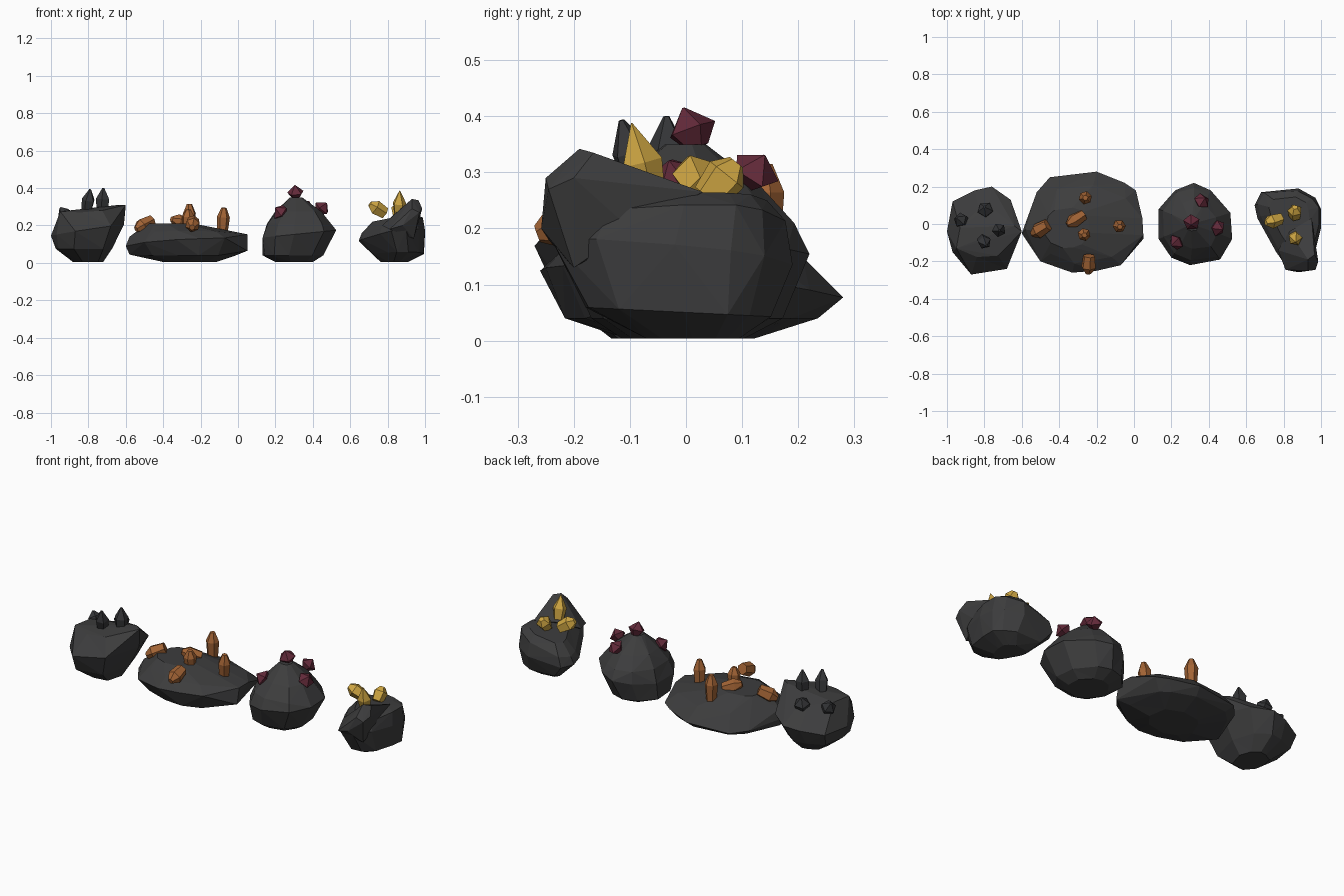
import bpy, bmesh, math, random
from mathutils import Vector

random.seed(4)


def material(name, rgb):
    m = bpy.data.materials.new(name)
    m.diffuse_color = (*rgb, 1)
    return m


STONE = material("dark stone", (0.046, 0.046, 0.047))
COAL = material("coal black", (0.036, 0.037, 0.040))
COPPER = material("copper orange", (0.36, 0.125, 0.035))
RUBY = material("ruby red", (0.125, 0.023, 0.042))
GOLD = material("gold", (0.62, 0.38, 0.055))


def hull(name, points, mat, flatten=0.0):
    """Flat-faced solid wrapped around a set of points."""
    bm = bmesh.new()
    for p in points:
        bm.verts.new(p)
    bmesh.ops.remove_doubles(bm, verts=bm.verts, dist=0.0005)
    bmesh.ops.convex_hull(bm, input=bm.verts)
    loose = [v for v in bm.verts if not v.link_faces]
    bmesh.ops.delete(bm, geom=loose, context='VERTS')
    if flatten:
        bmesh.ops.dissolve_limit(bm, angle_limit=math.radians(flatten),
                                 verts=bm.verts, edges=bm.edges)
        bmesh.ops.triangulate(bm, faces=bm.faces)
    bmesh.ops.recalc_face_normals(bm, faces=bm.faces)
    me = bpy.data.meshes.new(name)
    bm.to_mesh(me)
    bm.free()
    me.materials.append(mat)
    ob = bpy.data.objects.new(name, me)
    bpy.context.collection.objects.link(ob)
    return ob


def rock(name, centre, outline, levels, corners=()):
    """Outline seen from above, repeated at levels (z, scale, dx, dy, tilt_x, tilt_y)."""
    cx, cy = centre
    pts = list(corners)
    for z, s, dx, dy, tx, ty in levels:
        for x, y in outline:
            k = s * (1 if s == 1 else random.uniform(0.94, 1.04))
            ox, oy = (x - cx) * k, (y - cy) * k
            pts.append((cx + dx + ox, cy + dy + oy, max(0.004, z + tx * ox + ty * oy)))
    return hull(name, pts, STONE, 4)


def crystal(name, base, tip, radius, mat, profile, sides=5, turn=0.0):
    """Faceted crystal along an axis; profile holds (position, radius factor)."""
    a, b = Vector(base), Vector(tip)
    q = (b - a).to_track_quat('Z', 'Y')
    pts = []
    for t, r in profile:
        for i in range(sides):
            w = turn + i * math.tau / sides
            pts.append(a.lerp(b, t) + q @ Vector((math.cos(w), math.sin(w), 0)) * radius * r)
    hull(name, pts, mat)


SPIKE = [(0, 0.75), (0.45, 1), (1, 0.03)]
PRISM = [(0, 0.8), (0.65, 1), (1, 0.4)]
GEM = [(0, 0.45), (0.45, 1), (1, 0.05)]
STUB = [(0, 0.8), (0.55, 1), (1, 0.15)]

# Rock with coal crystals, leaning right
rock("coal_rock", (-0.8, -0.03),
     [(-1, -0.04), (-0.97, 0.12), (-0.85, 0.18), (-0.76, 0.2), (-0.66, 0.13),
      (-0.61, -0.03), (-0.68, -0.24), (-0.87, -0.27), (-0.97, -0.15)],
     [(0.004, 0.42, 0, 0, 0, 0), (0.075, 0.8, -0.02, 0, 0, 0),
      (0.175, 1, 0, 0, 0.15, -0.02), (0.26, 0.6, 0, -0.01, 0.1, -0.1)],
     [(-0.6, -0.04, 0.31), (-0.64, -0.01, 0.31), (-0.95, -0.13, 0.275),
      (-0.93, -0.02, 0.275)])
for base, tip, r in [((-0.81, -0.08, 0.27), (-0.79, -0.115, 0.393), 0.036),
                     ((-0.725, -0.03, 0.27), (-0.72, -0.035, 0.4), 0.038),
                     ((-0.79, 0.065, 0.23), (-0.80, 0.09, 0.305), 0.043),
                     ((-0.905, 0.01, 0.23), (-0.95, 0.035, 0.295), 0.04)]:
    crystal("coal_crystal", base, tip, r, COAL, STUB)

# Wide flat rock with copper crystals
rock("copper_rock", (-0.28, 0.01),
     [(-0.6, -0.05), (-0.52, 0.17), (-0.45, 0.25), (-0.2, 0.28), (-0.05, 0.22),
      (0.01, 0.18), (0.05, -0.06), (-0.07, -0.22), (-0.2, -0.25), (-0.33, -0.26),
      (-0.5, -0.2)],
     [(0.004, 0.42, 0.02, 0, 0, 0), (0.04, 0.85, 0, 0, 0, 0),
      (0.1, 1, 0, 0, 0.05, -0.1), (0.16, 0.78, 0, -0.01, 0, -0.05),
      (0.21, 0.4, -0.08, -0.03, 0, 0)],
     [(0.05, -0.06, 0.153), (0.045, 0.03, 0.15), (0.05, -0.08, 0.065),
      (-0.58, -0.03, 0.045), (-0.58, -0.03, 0.14)])
for base, tip, r in [((-0.46, -0.005, 0.225), (-0.545, -0.055, 0.18), 0.042),
                     ((-0.27, 0.05, 0.205), (-0.355, -0.005, 0.235), 0.038),
                     ((-0.26, 0.14, 0.17), (-0.26, 0.14, 0.315), 0.036),
                     ((-0.27, -0.05, 0.18), (-0.265, -0.06, 0.285), 0.035),
                     ((-0.085, -0.005, 0.15), (-0.075, -0.015, 0.295), 0.035),
                     ((-0.24, -0.17, 0.225), (-0.245, -0.265, 0.19), 0.04)]:
    crystal("copper_crystal", base, tip, r, COPPER, PRISM, 6, 0.3)

# Pear shaped rock with ruby crystals
rock("ruby_rock", (0.325, 0),
     [(0.132, -0.08), (0.132, 0.08), (0.22, 0.18), (0.32, 0.22), (0.41, 0.18),
      (0.515, 0.06), (0.525, -0.08), (0.46, -0.19), (0.3, -0.22), (0.2, -0.18)],
     [(0.004, 0.5, -0.03, 0, 0, 0), (0.04, 0.8, -0.033, 0, 0, 0),
      (0.155, 1, 0, 0, 0.1, 0), (0.21, 0.9, 0, 0, 0, 0),
      (0.275, 0.63, 0, 0, 0, 0), (0.35, 0.17, -0.015, 0, 0, 0)])
for base, tip in [((0.31, 0.02, 0.345), (0.305, -0.005, 0.415)),
                  ((0.35, 0.11, 0.28), (0.38, 0.14, 0.33)),
                  ((0.43, -0.015, 0.27), (0.475, -0.03, 0.32)),
                  ((0.245, -0.085, 0.255), (0.2, -0.115, 0.295))]:
    crystal("ruby_crystal", base, tip, 0.046, RUBY, GEM, 5, 0.6)

# Rock with gold crystals and a raised spur at the front
rock("gold_rock", (0.84, 0.0),
     [(0.645, 0.1), (0.68, 0.17), (0.88, 0.19), (0.97, 0.14), (1.0, 0.08), (1.0, -0.02),
      (0.965, -0.16), (0.9, -0.24), (0.82, -0.235), (0.76, -0.15), (0.66, 0.03)],
     [(0.004, 0.4, 0.0, 0.02, 0, 0), (0.05, 0.78, 0.025, 0.01, 0, -0.05),
      (0.15, 1, 0, 0, 0.12, -0.1), (0.205, 0.9, 0, 0.015, 0.25, 0),
      (0.245, 0.6, 0, 0.03, 0.2, 0)])
hull("gold_rock_spur",
     [(0.93, -0.19, 0.342), (0.965, -0.165, 0.335), (0.985, -0.2, 0.29),
      (0.97, -0.245, 0.27), (0.93, -0.25, 0.29), (0.88, -0.258, 0.2),
      (0.81, -0.245, 0.18), (0.77, -0.14, 0.20), (0.94, -0.2, 0.13),
      (0.83, -0.04, 0.255), (0.95, 0.03, 0.265), (0.96, -0.1, 0.2)], STONE)
crystal("gold_spike", (0.86, -0.065, 0.26), (0.865, -0.097, 0.388), 0.038, GOLD, SPIKE)
crystal("gold_block", (0.785, 0.03, 0.265), (0.705, 0.005, 0.315), 0.04, GOLD, PRISM)
crystal("gold_back_crystal", (0.86, 0.04, 0.255), (0.86, 0.09, 0.318), 0.04, GOLD, PRISM)
